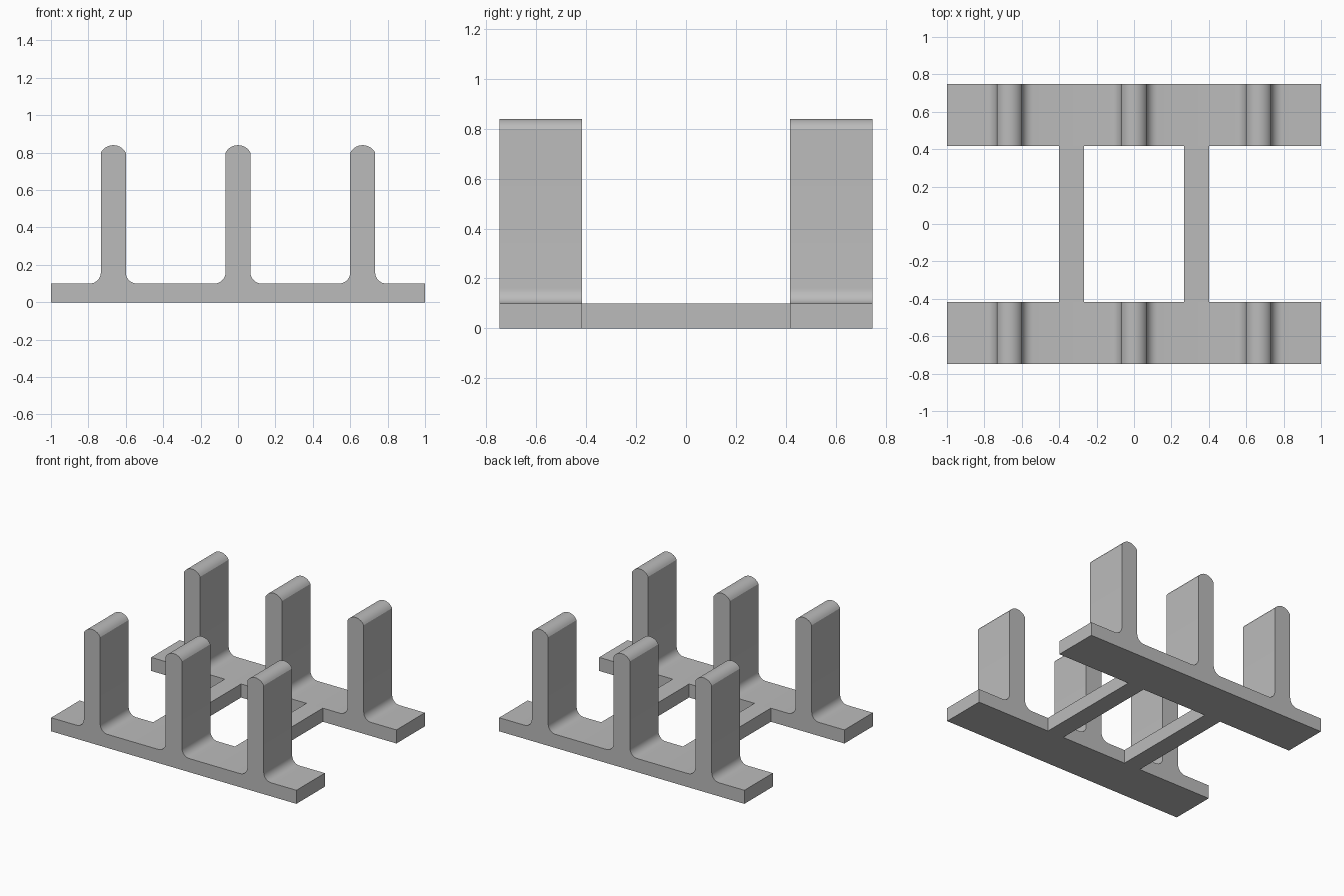
import bpy
import bmesh
from math import sin, cos, asin, pi, radians

old = bpy.data.objects.get("Cube")
if old:
    bpy.data.objects.remove(old, do_unlink=True)

# Main dimensions
HALF_LENGTH = 1.0
BASE_TOP = 0.1
POST_HALF = 1 / 15
POST_SHOULDER = 0.8
CROWN = 0.04
FILLET = 0.06
POST_CENTRES = (-2 / 3, 0, 2 / 3)
RAIL_INNER, RAIL_OUTER = 5 / 12, 0.748

grey = bpy.data.materials.new("plain_grey")
grey.use_nodes = True
colour = (0.5, 0.5, 0.5, 1)
grey.diffuse_color = colour
grey.node_tree.nodes["Principled BSDF"].inputs["Base Color"].default_value = colour


def extrude_profile(name, points, y0, y1):
    """Extrude an x-z outline along y into a solid part."""
    bm = bmesh.new()
    face = bm.faces.new([bm.verts.new((x, y0, z)) for x, z in points])
    swept = bmesh.ops.extrude_face_region(bm, geom=[face], use_keep_orig=True)
    verts = [g for g in swept["geom"] if isinstance(g, bmesh.types.BMVert)]
    bmesh.ops.translate(bm, verts=verts, vec=(0, y1 - y0, 0))
    bmesh.ops.recalc_face_normals(bm, faces=bm.faces)
    mesh = bpy.data.meshes.new(name)
    bm.to_mesh(mesh)
    bm.free()
    mesh.materials.append(grey)
    part = bpy.data.objects.new(name, mesh)
    bpy.context.collection.objects.link(part)
    return part


def arc(cx, cz, radius, start, end, steps):
    angles = [start + (end - start) * i / steps for i in range(steps + 1)]
    return [(cx + radius * cos(a), cz + radius * sin(a)) for a in angles]


def post_outline(cx):
    """Left fillet, shallow rounded crown and right fillet of one post."""
    reach = POST_HALF + FILLET
    radius = (POST_HALF ** 2 + CROWN ** 2) / (2 * CROWN)
    spread = asin(POST_HALF / radius)
    crown_z = POST_SHOULDER + CROWN - radius
    centre_z = BASE_TOP + FILLET
    return (arc(cx - reach, centre_z, FILLET, -pi / 2, 0, 8)
            + arc(cx, crown_z, radius, pi / 2 + spread, pi / 2 - spread, 14)
            + arc(cx + reach, centre_z, FILLET, pi, 3 * pi / 2, 8))


# Two rails, each carrying three upright posts
rail_outline = [(-HALF_LENGTH, 0), (-HALF_LENGTH, BASE_TOP)]
for cx in POST_CENTRES:
    rail_outline += post_outline(cx)
rail_outline += [(HALF_LENGTH, BASE_TOP), (HALF_LENGTH, 0)]

for name, y0, y1 in (("front_rail", -RAIL_OUTER, -RAIL_INNER),
                     ("back_rail", RAIL_INNER, RAIL_OUTER)):
    rail = extrude_profile(name, rail_outline, y0, y1)
    bpy.ops.object.select_all(action="DESELECT")
    rail.select_set(True)
    bpy.context.view_layer.objects.active = rail
    bpy.ops.object.shade_smooth_by_angle(angle=radians(20))

# Two flat bars joining the rails
for name, cx in (("right_crossbar", -1 / 3), ("left_crossbar", 1 / 3)):
    x0, x1 = cx - POST_HALF, cx + POST_HALF
    extrude_profile(name, [(x0, 0), (x0, BASE_TOP), (x1, BASE_TOP), (x1, 0)],
                    -RAIL_INNER, RAIL_INNER)
